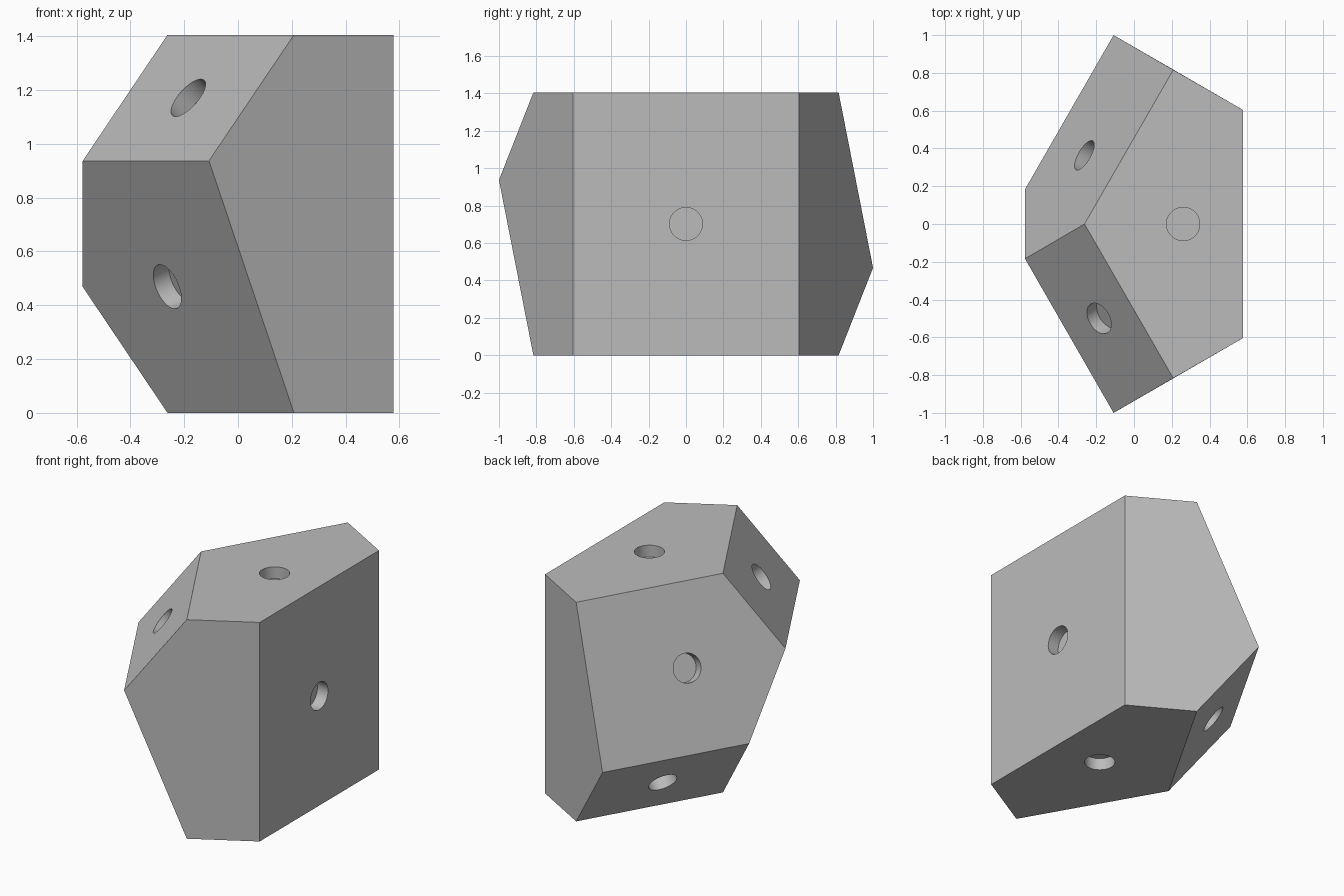
import bpy, bmesh, math
from mathutils import Vector

cube = bpy.data.objects.get("Cube")
if cube:
    bpy.data.objects.remove(cube, do_unlink=True)

HEIGHT = 1.405
HOLE_RADIUS = 0.088
HOLE_DEPTH = 0.075

grey = bpy.data.materials.new("plain_grey")
grey.use_nodes = True
colour = (0.5, 0.5, 0.5, 1)
grey.diffuse_color = colour
grey.node_tree.nodes["Principled BSDF"].inputs["Base Color"].default_value = colour


def half_turn(p):
    """Rotate a point half a turn about the block's x axis."""
    return (p[0], -p[1], HEIGHT - p[2])


# Faceted block: hull of corners that repeat under a half turn
corners = [
    (0.577, -0.604, 0), (0.577, -0.604, HEIGHT),
    (0.208, -0.816, 0), (0.208, -0.816, HEIGHT),
    (-0.262, 0, HEIGHT),
    (-0.108, -1, 0.937), (-0.577, -0.184, 0.937),
]
bm = bmesh.new()
for p in corners:
    bm.verts.new(p)
    bm.verts.new(half_turn(p))
bmesh.ops.convex_hull(bm, input=bm.verts)
bmesh.ops.dissolve_limit(bm, angle_limit=math.radians(3), verts=bm.verts, edges=bm.edges)
bmesh.ops.recalc_face_normals(bm, faces=bm.faces)
mesh = bpy.data.meshes.new("faceted_block")
bm.to_mesh(mesh)
bm.free()
block = bpy.data.objects.new("faceted_block", mesh)
bpy.context.collection.objects.link(block)
mesh.materials.append(grey)

# Round blind sockets: position and outward direction, most in half-turn pairs
pairs = [
    ((0.26, 0, HEIGHT), (0, 0, 1)),
    ((-0.185, -0.5, 1.171), (-0.684, -0.395, 0.613)),
    ((-0.265, -0.365, 0.468), (-0.807, -0.466, -0.363)),
]
sockets = [((0.577, 0, HEIGHT / 2), (1, 0, 0))]
for p, n in pairs:
    sockets += [(p, n), (half_turn(p), (n[0], -n[1], -n[2]))]

bpy.context.view_layer.objects.active = block
for p, n in sockets:
    normal = Vector(n).normalized()
    bpy.ops.mesh.primitive_cylinder_add(
        vertices=64, radius=HOLE_RADIUS, depth=2 * HOLE_DEPTH, location=p,
        rotation=normal.to_track_quat("Z", "Y").to_euler())
    cutter = bpy.context.object
    cutter.name = "socket_cutter"
    cutter.data.materials.append(grey)
    cutter.hide_render = True
    cut = block.modifiers.new("socket", "BOOLEAN")
    cut.operation = "DIFFERENCE"
    cut.solver = "EXACT"
    cut.object = cutter
    bpy.context.view_layer.objects.active = block
    bpy.ops.object.modifier_apply(modifier=cut.name)
    bpy.data.objects.remove(cutter, do_unlink=True)

# Smooth socket walls, crisp facets
bpy.ops.object.select_all(action="DESELECT")
block.select_set(True)
bpy.context.view_layer.objects.active = block
bpy.ops.object.shade_smooth_by_angle(angle=math.radians(30))
